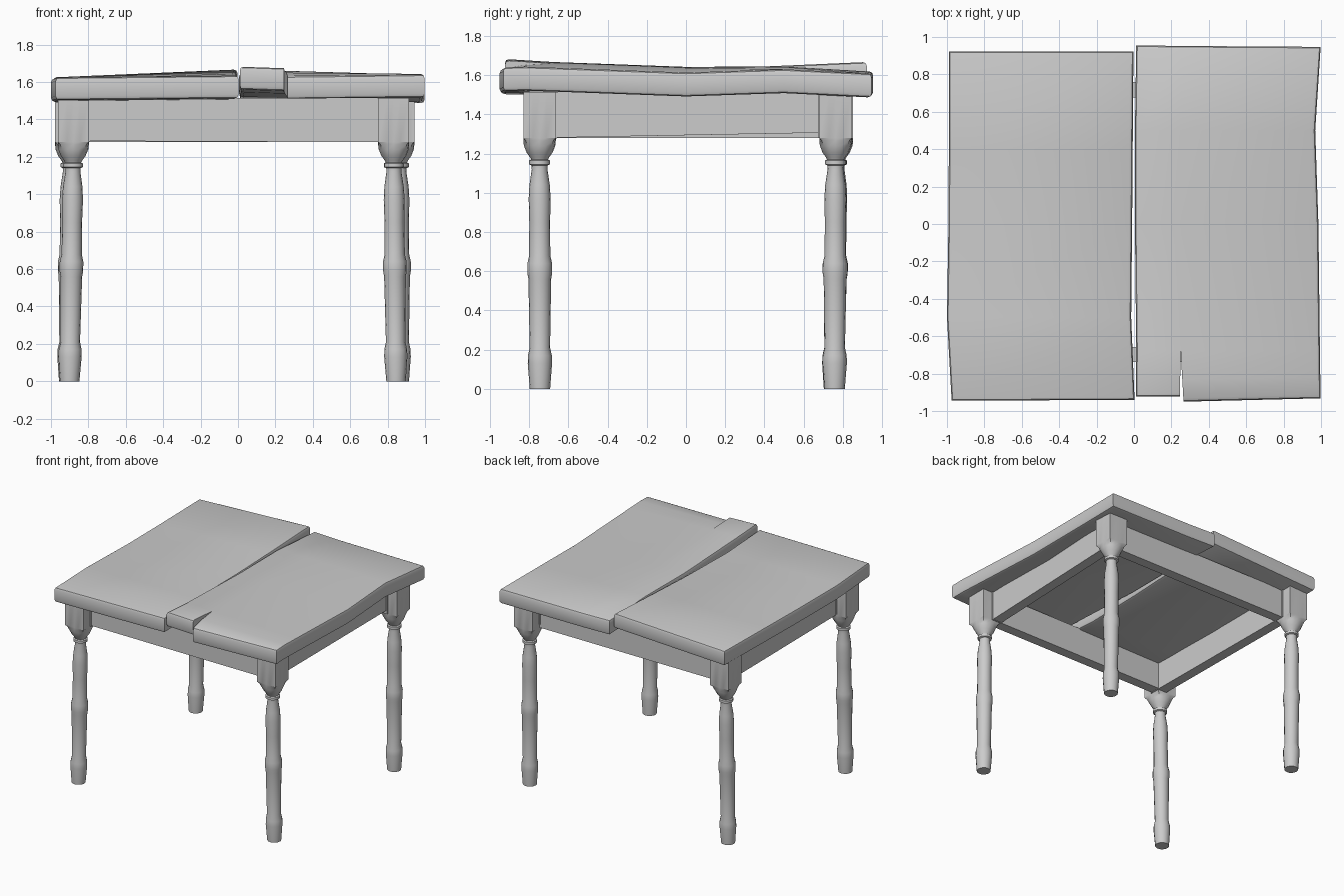
import bpy, bmesh, math
from mathutils import Vector

if "Cube" in bpy.data.objects:
    bpy.data.objects.remove(bpy.data.objects["Cube"])


def finish(name, bm, angle=35):
    bmesh.ops.recalc_face_normals(bm, faces=bm.faces[:])
    me = bpy.data.meshes.new(name)
    bm.to_mesh(me)
    bm.free()
    ob = bpy.data.objects.new(name, me)
    bpy.context.collection.objects.link(ob)
    bpy.ops.object.select_all(action='DESELECT')
    ob.select_set(True)
    bpy.context.view_layer.objects.active = ob
    bpy.ops.object.shade_smooth_by_angle(angle=math.radians(angle))
    return ob


def plank(name, strips, thick=0.122, notch_x=None):
    """Warped board: each strip is a list of (left point, right point) rows."""
    bm = bmesh.new()
    for rows in strips:
        vs = [[bm.verts.new(p) for p in row] for row in rows]
        for a, b in zip(vs, vs[1:]):
            bm.faces.new((a[0], a[1], b[1], b[0]))
    bmesh.ops.remove_doubles(bm, verts=bm.verts[:], dist=0.001)
    res = bmesh.ops.extrude_face_region(bm, geom=bm.faces[:])
    low = [g for g in res['geom'] if isinstance(g, bmesh.types.BMVert)]
    bmesh.ops.translate(bm, verts=low, vec=(0, 0, -thick))
    bmesh.ops.recalc_face_normals(bm, faces=bm.faces[:])
    # round the long rims, leaving the split itself sharp
    rims = []
    for e in bm.edges:
        a, b = (v.co for v in e.verts)
        in_notch = notch_x is not None and max(abs(a.x - notch_x), abs(b.x - notch_x)) < 0.02
        if e.calc_face_angle(0) > 1 and abs(a.z - b.z) < 0.08 and not in_notch:
            rims.append(e)
    bmesh.ops.bevel(bm, geom=rims, offset=0.02, segments=2, profile=0.5,
                    affect='EDGES', clamp_overlap=True)
    return finish(name, bm)


# Left board of the top, twisted up at its inner back corner
plank("left_top_board", [[
    ((-0.975, -0.945, 1.625), (0.003, -0.94, 1.635)),
    ((-1.0, -0.5, 1.618), (-0.015, -0.5, 1.625)),
    ((-0.992, 0.0, 1.613), (-0.01, 0.0, 1.63)),
    ((-0.99, 0.4, 1.617), (-0.007, 0.4, 1.645)),
    ((-0.99, 0.922, 1.625), (-0.003, 0.922, 1.668)),
]])

# Right board of the top, split at the front
mid = [(0.25, -0.68, 1.66), (0.25, 0.0, 1.637), (0.25, 0.5, 1.642), (0.25, 0.952, 1.612)]
strip = [
    ((0.01, -0.923, 1.683), (0.245, -0.923, 1.675)),
    ((0.012, -0.68, 1.668), mid[0]),
    ((0.005, 0.0, 1.643), mid[1]),
    ((0.005, 0.5, 1.645), mid[2]),
    ((0.012, 0.955, 1.618), mid[3]),
]
wide = [
    ((0.265, -0.95, 1.63), (0.998, -0.932, 1.64)),
    ((0.258, -0.83, 1.65), (0.996, -0.82, 1.643)),
    (mid[0], (0.994, -0.68, 1.638)),
    (mid[1], (0.986, 0.0, 1.613)),
    (mid[2], (0.969, 0.5, 1.63)),
    (mid[3], (0.998, 0.947, 1.608)),
]
plank("right_top_board", [strip, wide], notch_x=0.255)

# Turned leg profile: height, radius, squareness
PROFILE = [
    (0, .052, 0), (.13, .062, 0), (.17, .061, 0), (.21, .052, 0), (.56, .058, 0),
    (.59, .063, 0), (.64, .063, 0), (.68, .054, 0), (.85, .053, 0), (.97, .056, 0),
    (1.04, .052, 0), (1.12, .04, 0), (1.14, .041, 0), (1.145, .053, 0), (1.165, .053, 0),
    (1.17, .043, 0), (1.18, .048, 0), (1.205, .066, 0), (1.24, .08, .15),
    (1.268, .083, .5), (1.28, .083, 1), (1.515, .083, 1),
]
N = 16


def leg(name, foot, top):
    bm = bmesh.new()
    rings = []
    for z, r, sq in PROFILE:
        c = Vector(foot).lerp(Vector(top), min(z / 1.28, 1))
        ring = []
        for i in range(N):
            a = 2 * math.pi * i / N
            ca, sa = math.cos(a), math.sin(a)
            k = r * (1 - sq + sq / max(abs(ca), abs(sa)))
            ring.append(bm.verts.new((c.x + k * ca, c.y + k * sa, z)))
        rings.append(ring)
    for a, b in zip(rings, rings[1:]):
        for i in range(N):
            j = (i + 1) % N
            bm.faces.new((a[i], a[j], b[j], b[i]))
    bm.faces.new(rings[0])
    bm.faces.new(rings[-1])
    finish(name, bm, 30)


# Legs, each leaning slightly
LEGS = {
    "front_left": ((-.90, -.745), (-.88, -.747)),
    "front_right": ((.845, -.745), (.832, -.747)),
    "back_right": ((.862, .758), (.86, .763)),
    "back_left": ((-.905, .755), (-.895, .77)),
}
for side, (foot, top) in LEGS.items():
    leg(side + "_leg", foot, top)


def apron(name, start, end, z_start, z_end, z_top=1.515):
    """Thick rail between two leg blocks, set toward their inner faces."""
    s, e = Vector(start), Vector(end)
    d = (e - s).normalized()
    inward = Vector((-d.y, d.x))
    bm = bmesh.new()
    corners = [(s + inward * .09, z_start), (e + inward * .09, z_end),
               (e + inward * .008, z_end), (s + inward * .008, z_start)]
    face = bm.faces.new([bm.verts.new((p.x, p.y, z)) for p, z in corners])
    res = bmesh.ops.extrude_face_region(bm, geom=[face])
    for g in res['geom']:
        if isinstance(g, bmesh.types.BMVert):
            g.co.z = z_top
    finish(name, bm)


# Aprons run around the table from leg to leg; the right one rises to the back
tops = [t for _, t in LEGS.values()]
lows = {"front": (1.285, 1.278), "right": (1.28, 1.308),
        "back": (1.28, 1.28), "left": (1.28, 1.28)}
for i, (side, (za, zb)) in enumerate(lows.items()):
    apron(side + "_apron", tops[i], tops[(i + 1) % 4], za, zb)
